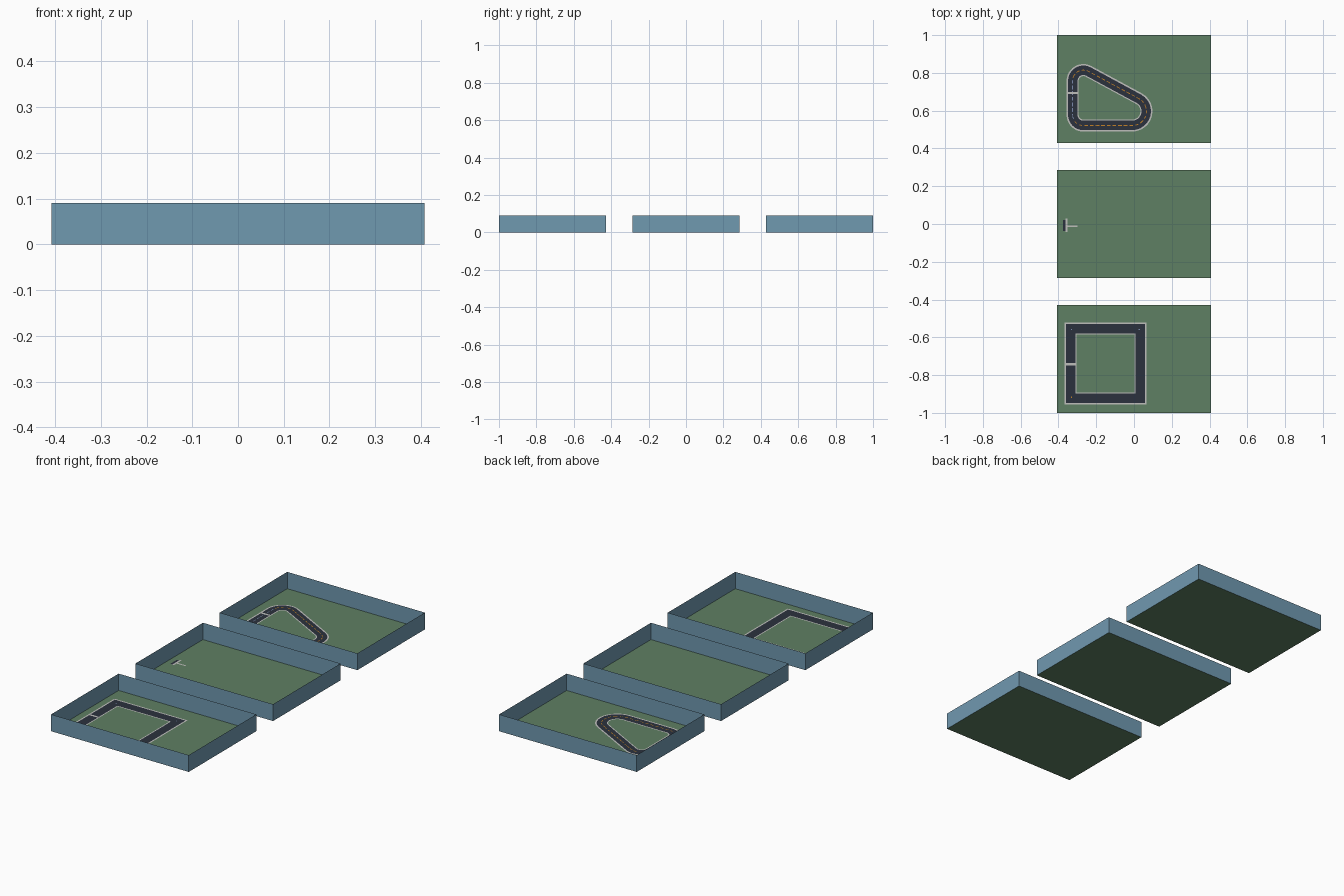
import bpy, math
from mathutils import Vector

if "Cube" in bpy.data.objects:
    bpy.data.objects.remove(bpy.data.objects["Cube"])


def material(name, rgb):
    m = bpy.data.materials.new(name)
    m.diffuse_color = (*rgb, 1)
    m.use_nodes = True
    m.node_tree.nodes["Principled BSDF"].inputs["Base Color"].default_value = m.diffuse_color
    return m


GREEN = material("grass green", (0.113, 0.214, 0.126))
BLUE = material("wall blue", (0.163, 0.319, 0.434))
ROAD = material("asphalt", (0.024, 0.031, 0.048))
WHITE = material("line white", (0.52, 0.52, 0.50))
ORANGE = material("dash orange", (0.55, 0.22, 0.02))
PALE = material("dash pale blue", (0.20, 0.26, 0.42))


def mesh(name, verts, faces, mats):
    me = bpy.data.meshes.new(name)
    me.from_pydata(verts, [], faces)
    for m in mats:
        me.materials.append(m)
    ob = bpy.data.objects.new(name, me)
    bpy.context.collection.objects.link(ob)
    return ob


def plate(name, x0, x1, y0, y1, z, mat):
    return mesh(name, [(x0, y0, z), (x1, y0, z), (x1, y1, z), (x0, y1, z)], [(0, 1, 2, 3)], [mat])


def ribbon(name, path, a, b, z, mat):
    """Closed flat band between two offsets of a path."""
    inner, outer = path(a), path(b)
    n = len(inner)
    verts = [(x, y, z) for x, y in inner + outer]
    faces = [(i, n + i, n + (i + 1) % n, (i + 1) % n) for i in range(n)]
    return mesh(name, verts, faces, [mat])


def square_path(d):
    h = 0.185 + d
    return [(-0.151 + sx * h, -0.738 + sy * h) for sx, sy in ((-1, -1), (1, -1), (1, 1), (-1, 1))]


def rounded_path(d):
    pts = []
    arcs = ((-0.268, 0.578, 0.057, 180, 270),
            (-0.010, 0.597, 0.076, 270, 421.6),
            (-0.268, 0.758, 0.057, 61.6, 180))
    for cx, cy, r, a0, a1 in arcs:
        for i in range(13):
            a = math.radians(a0 + (a1 - a0) * i / 12)
            pts.append((cx + (r + d) * math.cos(a), cy + (r + d) * math.sin(a)))
    return pts


def dashes(name, path, length, gap, width, z):
    """Centre line dashes; pale along the left straight, orange elsewhere."""
    pts = [Vector(p) for p in path(0)]
    verts, faces, cols = [], [], []
    travelled = 0.0
    step = 0.005
    for p, q in zip(pts, pts[1:] + pts[:1]):
        seg = (q - p).length
        n = max(1, round(seg / step))
        side = Vector((p.y - q.y, q.x - p.x)).normalized() * width / 2
        for i in range(n):
            if (travelled + seg * i / n) % (length + gap) < length:
                s, e = p.lerp(q, i / n), p.lerp(q, (i + 1) / n)
                k = len(verts)
                verts += [(*(c), z) for c in (s - side, e - side, e + side, s + side)]
                faces.append((k, k + 1, k + 2, k + 3))
                cols.append(1 if s.x < -0.322 else 0)
        travelled += seg
    ob = mesh(name, verts, faces, [ORANGE, PALE])
    for f, c in zip(ob.data.polygons, cols):
        f.material_index = c


# three open trays: floor plus thin walls
W, D, H = 0.408, 0.286, 0.09
for label, cy in (("front", -0.714), ("middle", 0.0), ("back", 0.714)):
    plate(label + "_floor", -W, W, cy - D, cy + D, 0, GREEN)
    ring = [(-W, cy - D), (W, cy - D), (W, cy + D), (-W, cy + D)]
    verts = [(x, y, z) for z in (0, H) for x, y in ring]
    mesh(label + "_walls", verts, [(i, (i + 1) % 4, 4 + (i + 1) % 4, 4 + i) for i in range(4)], [BLUE])

# two circuits: road, kerb lines, start line
for label, path, start in (("square", square_path, -0.743), ("rounded", rounded_path, 0.694)):
    ribbon(label + "_road", path, -0.026, 0.024, 0.002, ROAD)
    ribbon(label + "_inner_line", path, -0.032, -0.026, 0.002, WHITE)
    ribbon(label + "_outer_line", path, 0.024, 0.032, 0.002, WHITE)
    x = path(0)[0][0]
    plate(label + "_start_line", x - 0.024, x + 0.026, start - 0.006, start + 0.006, 0.0035, WHITE)
dashes("rounded_centre_dashes", rounded_path, 0.02, 0.01, 0.004, 0.003)

# small marks on the square circuit's corners
for i, (x, y) in enumerate(square_path(-0.006)):
    if i != 1:
        plate("corner_mark", x - 0.003, x + 0.003, y - 0.003, y + 0.003, 0.003, ORANGE if i == 0 else PALE)

# start gate stub on the middle tray
plate("stub_road", -0.376, -0.363, -0.036, 0.020, 0.002, ROAD)
plate("stub_cross_line", -0.363, -0.353, -0.042, 0.028, 0.002, WHITE)
plate("stub_start_line", -0.353, -0.300, -0.017, -0.008, 0.002, WHITE)
